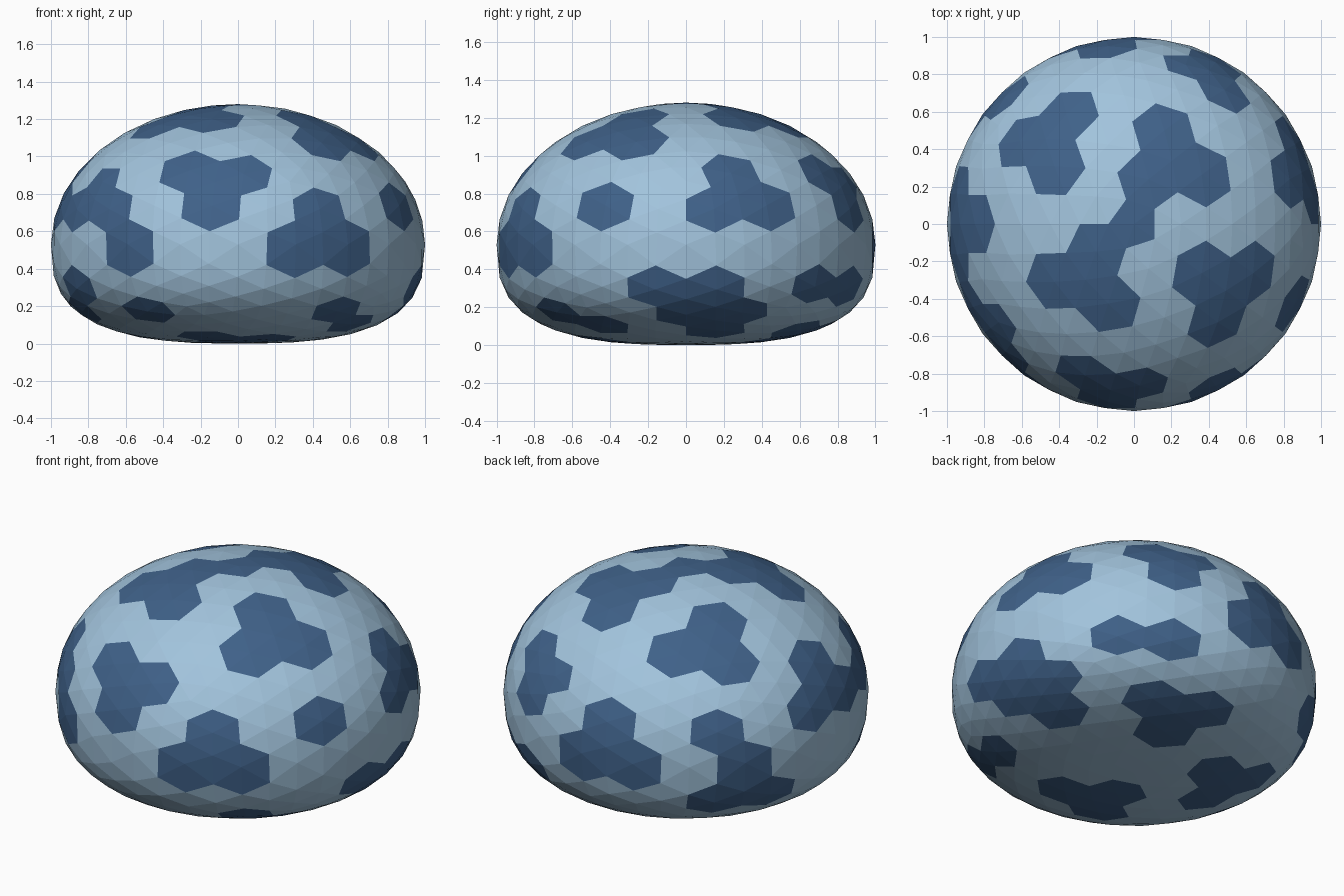
import bpy, bmesh, math
from mathutils import Vector

if "Cube" in bpy.data.objects:
    bpy.data.objects.remove(bpy.data.objects["Cube"])

MID, TOP = 0.53, 0.75          # height of widest ring, dome height above it

# Dark cells: ring number counted down from the top pole -> azimuths in degrees
DARK = {
    0: [0],
    1: [72, 216],
    2: [36, 72, 144, 216, 252, 324],
    3: [122, 144, 310, 338],
    4: [17, 54, 72, 180, 216, 252, 270],
    5: [9, 26, 62, 98, 134, 170, 190, 206, 225, 261, 297, 334],
    6: [90, 108, 144, 234, 288, 306],
    7: [-10, 10, 45, 62, 134, 154, 206],
    8: [0, 18, 198, 234, 306],
    9: [14, 58, 86, 158, 324],
    10: [72, 144, 180, 252, 288],
    11: [252],
}


def squash(p):
    """Unit sphere -> domed top with a flattened underside."""
    p = p.normalized()
    if p.z >= 0:
        return Vector((p.x, p.y, MID + TOP * p.z))
    r = min(1.0, math.hypot(p.x, p.y))
    return Vector((p.x, p.y, MID - MID * (1 - r ** 2.8) ** (1 / 2.8)))


def direction(ring, az):
    e, a = math.radians(90 - 15 * ring), math.radians(az)
    return Vector((math.cos(e) * math.cos(a), math.cos(e) * math.sin(a), math.sin(e)))


def material(name, col):
    m = bpy.data.materials.new(name)
    m.diffuse_color = (*col, 1)
    m.use_nodes = True
    m.node_tree.nodes["Principled BSDF"].inputs["Base Color"].default_value = m.diffuse_color
    return m


# Guide ball: each of its vertices becomes one hexagonal cell
ico = bmesh.new()
bmesh.ops.create_icosphere(ico, subdivisions=3, radius=1)
ico.verts.ensure_lookup_table()
dark = set()
for ring, azimuths in DARK.items():
    for az in azimuths:
        d = direction(ring, az)
        dark.add(max(ico.verts, key=lambda v: v.co.normalized().dot(d)).index)

# Spotted body: fan of triangles per cell
bm = bmesh.new()
corner = {f: bm.verts.new(squash(f.calc_center_median())) for f in ico.faces}
for v in ico.verts:
    hub = bm.verts.new(squash(v.co))
    for e in v.link_edges:
        a, b = e.link_faces
        n = (a.calc_center_median() - v.co).cross(b.calc_center_median() - v.co)
        if n.dot(v.co) < 0:
            a, b = b, a
        f = bm.faces.new((hub, corner[a], corner[b]))
        f.material_index = int(v.index in dark)
ico.free()

mesh = bpy.data.meshes.new("spotted_body")
bm.to_mesh(mesh)
bm.free()
mesh.materials.append(material("light blue", (0.36, 0.55, 0.72)))
mesh.materials.append(material("dark blue", (0.05, 0.12, 0.25)))
body = bpy.data.objects.new("spotted_body", mesh)
bpy.context.collection.objects.link(body)
